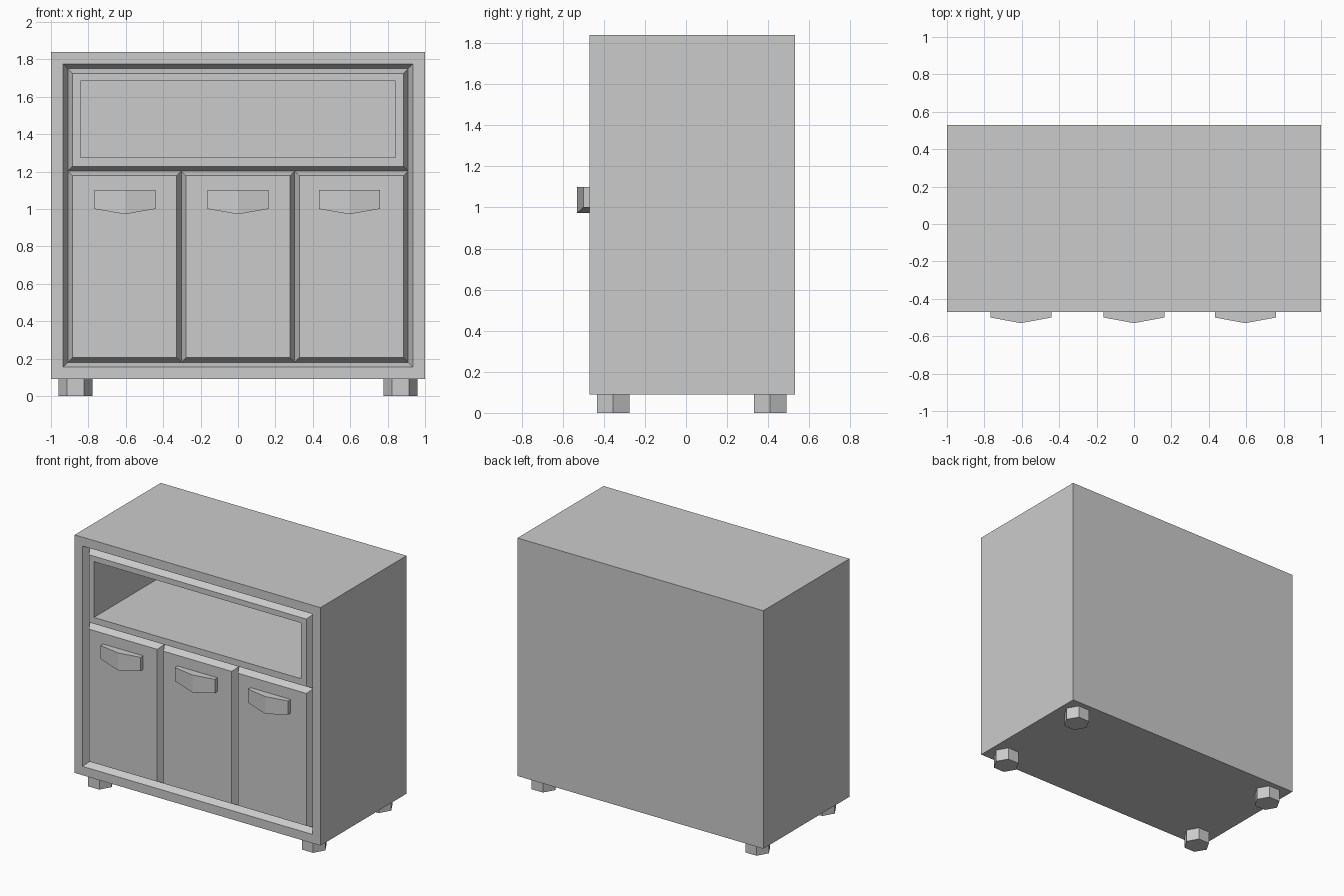
import bpy
import bmesh
import math

if "Cube" in bpy.data.objects:
    bpy.data.objects.remove(bpy.data.objects["Cube"])

FRONT, BACK, GROOVE = -0.47, 0.53, -0.42   # y of front face, back face, groove bottom
BEVEL = 0.025


def make_object(name, bm):
    mesh = bpy.data.meshes.new(name)
    bm.to_mesh(mesh)
    bm.free()
    obj = bpy.data.objects.new(name, mesh)
    bpy.context.collection.objects.link(obj)
    return obj


def nested(name, rects, cap_first=False, cap_last=True):
    """Bridge a chain of rectangles (x0, x1, z0, z1, y), running back to front."""
    bm = bmesh.new()
    rings = [[bm.verts.new((x, y, z)) for x, z in ((x0, z0), (x1, z0), (x1, z1), (x0, z1))]
             for x0, x1, z0, z1, y in rects]
    for a, b in zip(rings, rings[1:]):
        for i in range(4):
            j = (i + 1) % 4
            bm.faces.new((a[i], a[j], b[j], b[i]))
    if cap_first:
        bm.faces.new(rings[0][::-1])
    if cap_last:
        bm.faces.new(rings[-1])
    return make_object(name, bm)


def inset(x0, x1, z0, z1, d, y):
    return (x0 + d, x1 - d, z0 + d, z1 - d, y)


# Cabinet body with a chamfered front opening
body = (-1, 1, 0.09, 1.84)
opening = (-0.935, 0.935, 0.155, 1.775)
nested("cabinet_body", [
    (*body, BACK), (*body, FRONT), (*opening, FRONT),
    inset(*opening, BEVEL, GROOVE)], cap_first=True, cap_last=False)

# Open shelf compartment with a chamfered surround
shelf = (-0.91, 0.91, 1.203, 1.75)
nested("open_shelf", [
    (*shelf, GROOVE), inset(*shelf, BEVEL, FRONT),
    (-0.843, 0.843, 1.275, 1.685, FRONT),
    (-0.843, 0.843, 1.275, 1.685, 0.46)])

# Three chamfered doors
edges = (-0.91, -0.303, 0.303, 0.91)
for side, x0, x1 in zip(("left", "middle", "right"), edges, edges[1:]):
    door = (x0, x1, 0.18, 1.203)
    nested(side + "_door", [(*door, GROOVE), inset(*door, BEVEL, FRONT)])

# Pointed handles: V-shaped in plan and along the lower edge
for side, cx in (("left", -0.605), ("middle", 0), ("right", 0.595)):
    bm = bmesh.new()
    sections = [(cx - 0.163, -0.5, 1.0), (cx, -0.53, 0.972), (cx + 0.163, -0.5, 1.0)]
    rings = [[bm.verts.new((x, y, z)) for y, z in
              ((FRONT, low), (front, low), (front, 1.1), (FRONT, 1.1))]
             for x, front, low in sections]
    for a, b in zip(rings, rings[1:]):
        for i in range(4):
            j = (i + 1) % 4
            bm.faces.new((a[i], a[j], b[j], b[i]))
    bm.faces.new(rings[0])
    bm.faces.new(rings[-1])
    bmesh.ops.recalc_face_normals(bm, faces=bm.faces)
    make_object(side + "_handle", bm)

# Hexagonal feet
for row, y in (("front", -0.355), ("back", 0.41)):
    for side, x in (("left", -0.87), ("right", 0.868)):
        bm = bmesh.new()
        ring = [bm.verts.new((x + 0.091 * math.cos(k * math.pi / 3),
                              y + 0.091 * math.sin(k * math.pi / 3), 0)) for k in range(6)]
        base = bm.faces.new(ring)
        top = bmesh.ops.extrude_face_region(bm, geom=[base], use_keep_orig=True)
        bmesh.ops.translate(bm, vec=(0, 0, 0.09),
                            verts=[g for g in top["geom"] if isinstance(g, bmesh.types.BMVert)])
        bmesh.ops.recalc_face_normals(bm, faces=bm.faces)
        make_object(f"{row}_{side}_foot", bm)
